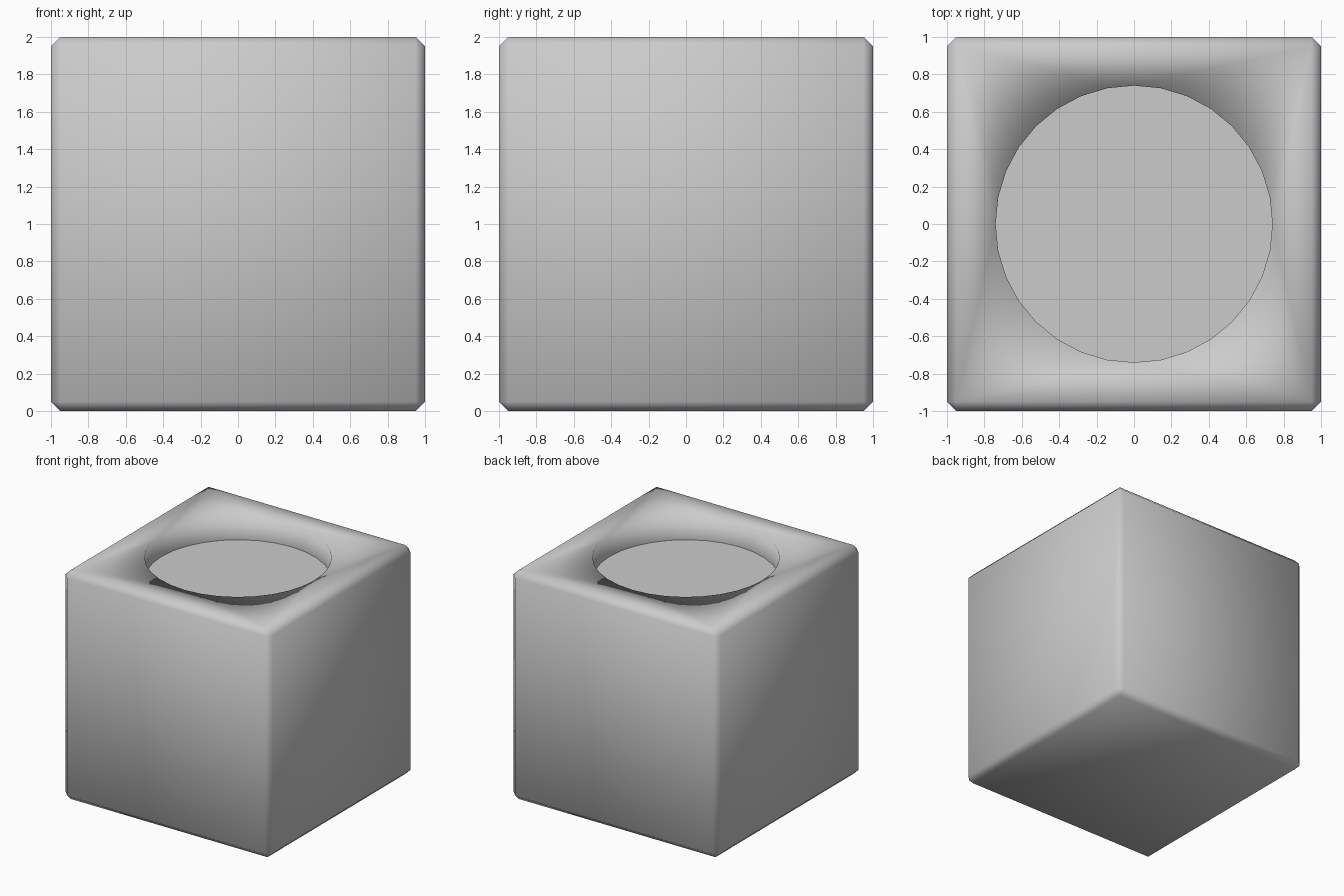
import bpy, bmesh
from math import sin, cos, tau

if "Cube" in bpy.data.objects:
    bpy.data.objects.remove(bpy.data.objects["Cube"])

HALF, CHAMFER = 1.0, 0.05
HOLE_R, HOLE_SIDES, FLOOR_Z = 0.74, 32, 1.81


def add_object(name, bm):
    mesh = bpy.data.meshes.new(name)
    bm.to_mesh(mesh)
    bm.free()
    obj = bpy.data.objects.new(name, mesh)
    bpy.context.collection.objects.link(obj)
    return obj


def ring(bm, z):
    return [bm.verts.new((HOLE_R * sin(tau * i / HOLE_SIDES),
                          HOLE_R * cos(tau * i / HOLE_SIDES), z))
            for i in range(HOLE_SIDES)]


# Chamfered block
bm = bmesh.new()
bmesh.ops.create_cube(bm, size=2 * HALF)
bmesh.ops.translate(bm, verts=bm.verts, vec=(0, 0, HALF))
bmesh.ops.bevel(bm, geom=bm.edges[:], offset=CHAMFER, segments=1,
                profile=0.5, affect='EDGES')

# Open the top and refill it around a round rim
top = max(bm.faces, key=lambda f: f.calc_center_median().z)
border = top.edges[:]
bmesh.ops.delete(bm, geom=[top], context='FACES_ONLY')
rim, base = ring(bm, 2 * HALF), ring(bm, FLOOR_Z)
rim_edges = [bm.edges.new((rim[i - 1], rim[i])) for i in range(HOLE_SIDES)]
bmesh.ops.triangle_fill(bm, edges=border + rim_edges, use_beauty=True,
                        normal=(0, 0, 1))

# Recess wall
for i in range(HOLE_SIDES):
    bm.faces.new((rim[i - 1], rim[i], base[i], base[i - 1]))
bmesh.ops.recalc_face_normals(bm, faces=bm.faces[:])
for f in bm.faces:
    f.smooth = True
add_object("block", bm)

# Flat floor of the recess
bm = bmesh.new()
bm.faces.new(ring(bm, FLOOR_Z)[::-1])
add_object("recess_floor", bm)
